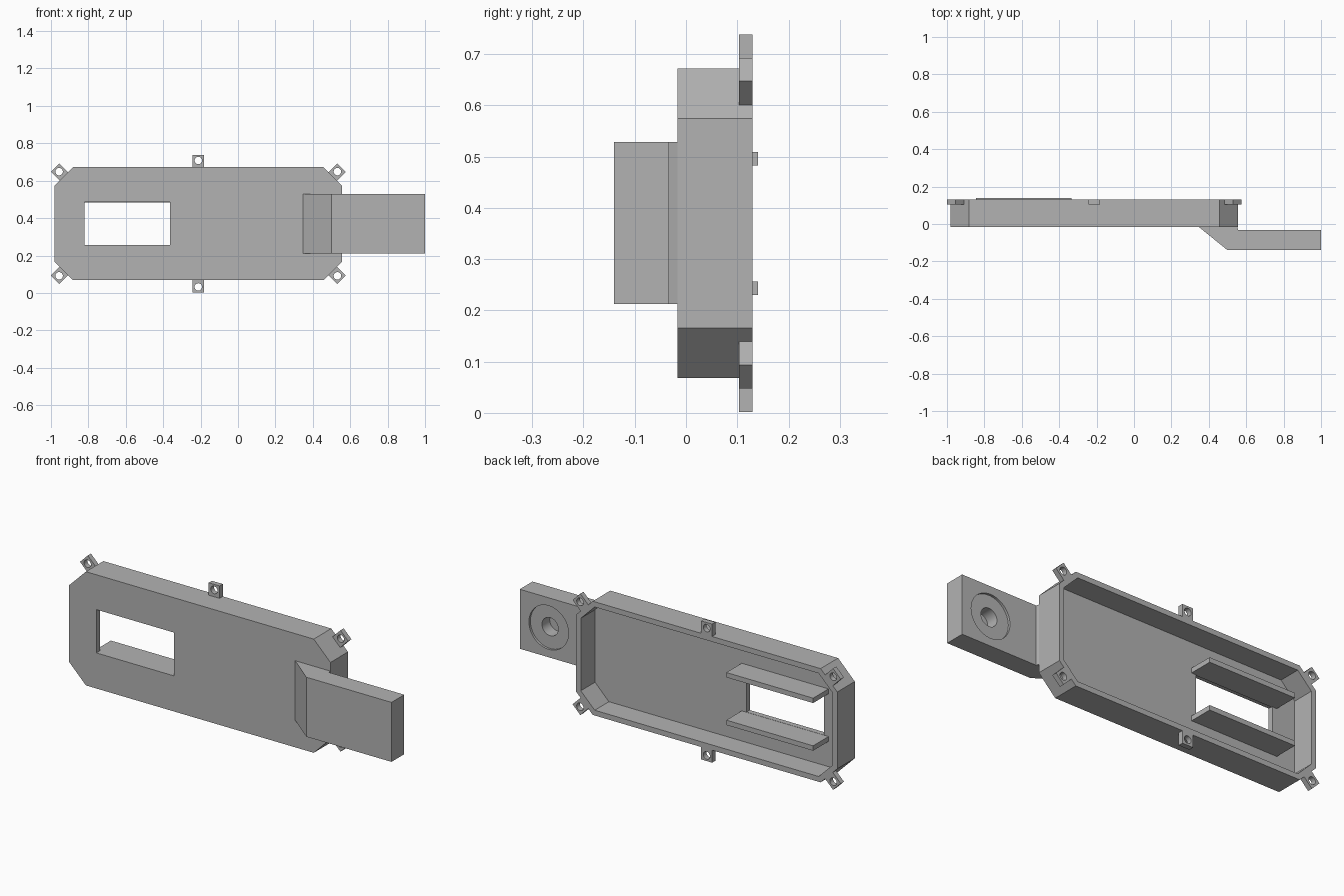
import bpy, bmesh, math
from mathutils import Matrix, Vector

cube = bpy.data.objects.get("Cube")
if cube:
    bpy.data.objects.remove(cube, do_unlink=True)

grey = bpy.data.materials.new("mid grey")
grey.use_nodes = True
colour = (0.45, 0.45, 0.45, 1)
grey.diffuse_color = colour
grey.node_tree.nodes["Principled BSDF"].inputs["Base Color"].default_value = colour

MID_Z = 0.37
BACK = 0.13
FRONT = -0.017
WALL = 0.028


def prism(name, points, depth):
    """Extrude a closed outline of 3D points along the depth vector."""
    bm = bmesh.new()
    face = bm.faces.new([bm.verts.new(p) for p in points])
    ext = bmesh.ops.extrude_face_region(bm, geom=[face])
    moved = [g for g in ext["geom"] if isinstance(g, bmesh.types.BMVert)]
    bmesh.ops.translate(bm, verts=moved, vec=Vector(depth))
    bmesh.ops.recalc_face_normals(bm, faces=bm.faces)
    mesh = bpy.data.meshes.new(name)
    bm.to_mesh(mesh)
    bm.free()
    mesh.materials.append(grey)
    obj = bpy.data.objects.new(name, mesh)
    bpy.context.collection.objects.link(obj)
    return obj


def slab(name, outline, y0, y1):
    """Extrude an x-z outline from y0 to y1."""
    return prism(name, [(x, y0, z) for x, z in outline], (0, y1 - y0, 0))


def rect(x0, x1, z0, z1):
    return [(x0, z0), (x1, z0), (x1, z1), (x0, z1)]


def circle(x, z, radius, count):
    steps = [2 * math.pi * i / count for i in range(count)]
    return [(x + radius * math.cos(a), z + radius * math.sin(a)) for a in steps]


def octagon(inset):
    """Case outline with clipped corners, moved inward evenly."""
    x0, x1 = -0.98 + inset, 0.555 - inset
    z0, z1 = 0.068 + inset, 0.672 - inset
    c = 0.098 - inset * (2 - math.sqrt(2))
    return [(x0 + c, z0), (x1 - c, z0), (x1, z0 + c), (x1, z1 - c),
            (x1 - c, z1), (x0 + c, z1), (x0, z1 - c), (x0, z0 + c)]


def cut(obj, cutter):
    mod = obj.modifiers.new("cut", "BOOLEAN")
    mod.operation = "DIFFERENCE"
    mod.solver = "EXACT"
    mod.object = cutter
    cutter.hide_render = True
    bpy.context.view_layer.objects.active = obj
    bpy.ops.object.modifier_apply(modifier=mod.name)
    bpy.data.objects.remove(cutter, do_unlink=True)


def smooth_round(obj):
    bpy.ops.object.select_all(action="DESELECT")
    obj.select_set(True)
    bpy.context.view_layer.objects.active = obj
    bpy.ops.object.shade_smooth_by_angle(angle=math.radians(30))


# Hollow case, open at the back, with a window in its front
case = slab("case", octagon(0), FRONT, BACK)
cut(case, slab("cavity", octagon(WALL), FRONT + WALL, BACK + 0.1))
cut(case, slab("window", rect(-0.82, -0.363, 0.257, 0.487), -0.1, 0.1))

# Rails above and below the window
for name, z in (("lower_rail", 0.23), ("upper_rail", 0.483)):
    slab(name, rect(-0.845, -0.335, z, z + 0.026), FRONT + WALL - 0.005, 0.14)

# Arm with a sloped root, and a stepped blind hole in its back
arm_side = [(0.348, FRONT), (0.50, -0.14), (1, -0.14),
            (1, -0.033), (0.557, -0.033), (0.553, FRONT)]
arm = prism("arm", [(x, y, 0.212) for x, y in arm_side], (0, 0, 0.316))
cut(arm, slab("recess", circle(0.83, MID_Z, 0.116, 48), -0.045, 0.05))
cut(arm, slab("bore", circle(0.83, MID_Z, 0.048, 32), -0.11, 0.05))
smooth_round(arm)


def tab(name, x, z, angle):
    """Square lug with a screw hole, pointing outward at the given angle."""
    obj = slab(name, rect(-0.003, 0.066, -0.032, 0.032), BACK - 0.027, BACK)
    cut(obj, slab("screw_hole", circle(0.036, 0, 0.02, 24), 0, 0.3))
    turn = Matrix.Rotation(-math.radians(angle), 4, "Y")
    obj.data.transform(Matrix.Translation((x, 0, z)) @ turn)
    smooth_round(obj)


# Screw tabs around the rim
half = 0.302
for side, s in (("upper", 1), ("lower", -1)):
    tab(side + "_middle_tab", -0.2125, MID_Z + s * half, s * 90)
    tab(side + "_left_tab", 0.506, MID_Z + s * (half - 0.049), s * 45)
    tab(side + "_right_tab", -0.931, MID_Z + s * (half - 0.049), s * 135)
